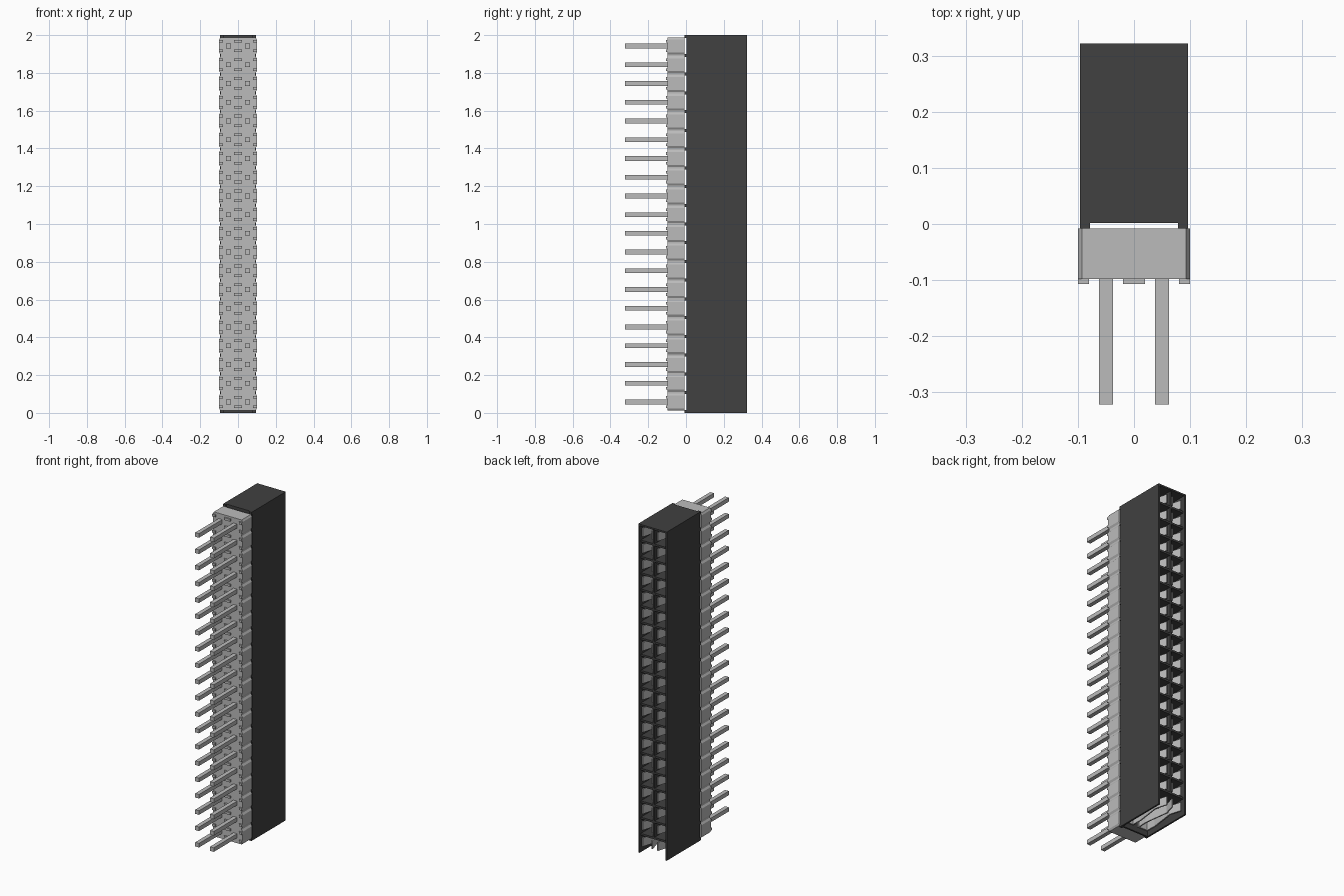
import bpy, bmesh
from mathutils import Vector

cube = bpy.data.objects.get("Cube")
if cube:
    bpy.data.objects.remove(cube, do_unlink=True)

ROWS, PITCH = 20, 0.0992
ROW_Z = [1.0 + (i - (ROWS - 1) / 2) * PITCH for i in range(ROWS)]
GAP_Z = [(a + b) / 2 for a, b in zip(ROW_Z, ROW_Z[1:])]
COLS = (-0.05, 0.05)


def material(name, value):
    m = bpy.data.materials.new(name)
    m.use_nodes = True
    color = (value, value, value, 1)
    m.diffuse_color = color
    m.node_tree.nodes["Principled BSDF"].inputs["Base Color"].default_value = color
    return m


GREY = material("light_grey", 0.50)
BLACK = material("black_plastic", 0.052)


def box(bm, x0, x1, y0, y1, z0, z1):
    verts = bmesh.ops.create_cube(bm, size=1)["verts"]
    size = Vector((x1 - x0, y1 - y0, z1 - z0))
    mid = Vector((x0 + x1, y0 + y1, z0 + z1)) / 2
    for v in verts:
        v.co = Vector(a * b for a, b in zip(v.co, size)) + mid


def prism(bm, points, offset):
    """Extrude a closed outline of 3D points along offset."""
    face = bm.faces.new([bm.verts.new(p) for p in points])
    new = bmesh.ops.extrude_face_region(bm, geom=[face], use_keep_orig=True)["geom"]
    bmesh.ops.translate(bm, vec=offset, verts=[g for g in new if isinstance(g, bmesh.types.BMVert)])


def finish(bm, name, mat):
    bmesh.ops.recalc_face_normals(bm, faces=bm.faces)
    mesh = bpy.data.meshes.new(name)
    bm.to_mesh(mesh)
    bm.free()
    mesh.materials.append(mat)
    obj = bpy.data.objects.new(name, mesh)
    bpy.context.collection.objects.link(obj)


# Base strip with a chamfered notch between rows
bm = bmesh.new()
edge = []
for z in ROW_Z:
    edge += [(0.093, z - 0.045), (0.1, z - 0.034), (0.1, z + 0.034), (0.093, z + 0.045)]
outline = [(x, -0.098, z) for x, z in edge] + [(-x, -0.098, z) for x, z in reversed(edge)]
prism(bm, outline, (0, 0.09, 0))
finish(bm, "base_strip", GREY)

# Small standoff pads on the front of the base
bm = bmesh.new()
for z in ROW_Z:
    for dz in (-0.026, 0.026):
        for x0, x1 in ((-0.1, -0.08), (-0.02, 0.02), (0.08, 0.1)):
            box(bm, x0, x1, -0.107, -0.097, z + dz - 0.007, z + dz + 0.007)
finish(bm, "standoff_pads", GREY)

# Square pins
bm = bmesh.new()
for z in ROW_Z:
    for x in COLS:
        box(bm, x - 0.0125, x + 0.0125, -0.322, -0.09, z - 0.0125, z + 0.0125)
finish(bm, "pins", GREY)

# Housing shell: side walls, top wall and floor, open at back and bottom
bm = bmesh.new()
for s in (-1, 1):
    box(bm, *sorted((s * 0.086, s * 0.096)), 0.002, 0.322, 0, 2)
box(bm, -0.086, 0.086, 0.002, 0.322, 1.99, 2)
box(bm, -0.086, 0.086, 0.002, 0.012, 0, 1.99)
finish(bm, "housing_shell", BLACK)

# Feet that hold the housing off the base
bm = bmesh.new()
for z in [0.008] + GAP_Z + [1.992]:
    for s in (-1, 1):
        box(bm, *sorted((s * 0.078, s * 0.096)), -0.008, 0.003, z - 0.008, z + 0.008)
finish(bm, "housing_feet", BLACK)

# Dividers between the sockets
bm = bmesh.new()
for z in GAP_Z:
    box(bm, -0.086, 0.086, 0.012, 0.31, z - 0.006, z + 0.006)
box(bm, -0.005, 0.005, 0.012, 0.31, GAP_Z[0], 1.99)
finish(bm, "socket_dividers", BLACK)

# Spring contacts: a foot plate and two leaves that pinch, then flare
bm = bmesh.new()
LEAF = [(0.026, 0.012), (0.028, 0.08), (0.008, 0.23), (0.028, 0.30)]
for z in ROW_Z:
    for x in COLS:
        box(bm, x - 0.034, x + 0.034, 0.012, 0.02, z - 0.026, z + 0.026)
        for s in (-1, 1):
            inner = [(x + s * a, y, z - 0.026) for a, y in LEAF]
            outer = [(x + s * (a + 0.007), y, z - 0.026) for a, y in reversed(LEAF)]
            prism(bm, inner + outer, (0, 0, 0.052))
finish(bm, "spring_contacts", GREY)
